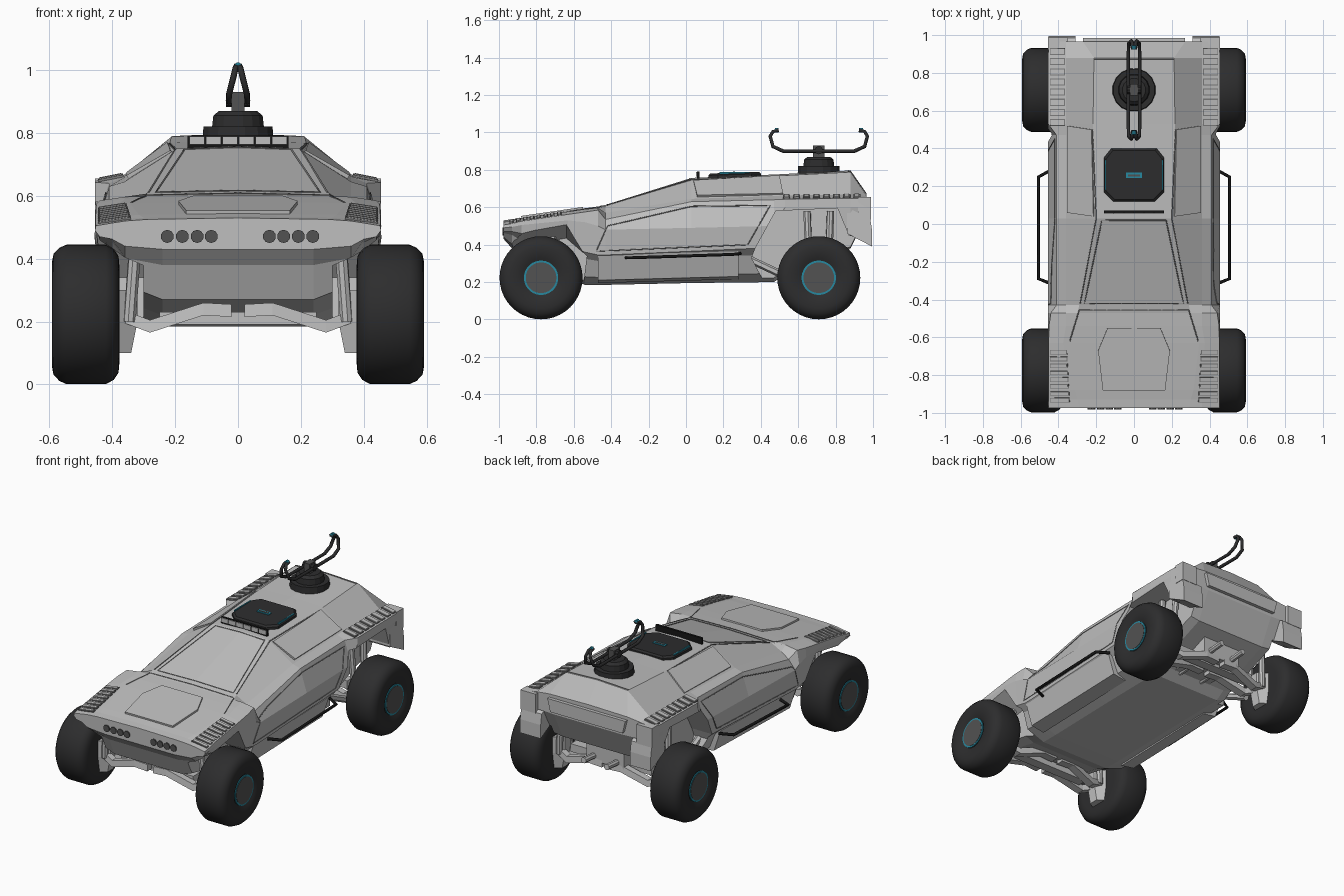
import bpy, bmesh, math
from mathutils import Vector

if "Cube" in bpy.data.objects:
    bpy.data.objects.remove(bpy.data.objects["Cube"])


def material(name, r, g, b):
    m = bpy.data.materials.new(name)
    m.use_nodes = True
    m.diffuse_color = (r, g, b, 1)
    m.node_tree.nodes["Principled BSDF"].inputs["Base Color"].default_value = (r, g, b, 1)
    return m


BODY = material("body grey", .52, .52, .52)
SEAM = material("seam grey", .2, .2, .2)
DARK = material("charcoal", .026, .026, .027)
BLACK = material("black", .008, .008, .008)
HUB = material("hub grey", .085, .085, .085)
CYAN = material("cyan trim", .02, .25, .35)
SIDES = ((1, "left_"), (-1, "right_"))


def finish(name, bm, mat):
    bmesh.ops.recalc_face_normals(bm, faces=bm.faces)
    me = bpy.data.meshes.new(name)
    bm.to_mesh(me)
    bm.free()
    me.materials.append(mat)
    ob = bpy.data.objects.new(name, me)
    bpy.context.collection.objects.link(ob)
    return ob


def activate(ob):
    bpy.ops.object.select_all(action='DESELECT')
    ob.select_set(True)
    bpy.context.view_layer.objects.active = ob


def rings(name, loops, mat):
    """Skin closed loops of points, one after another, and cap the ends."""
    bm = bmesh.new()
    vs = [[bm.verts.new(p) for p in loop] for loop in loops]
    n = len(vs[0])
    for a, b in zip(vs, vs[1:]):
        for i in range(n):
            bm.faces.new((a[i], a[(i + 1) % n], b[(i + 1) % n], b[i]))
    bm.faces.new(vs[0])
    bm.faces.new(vs[-1])
    return finish(name, bm, mat)


def plate(name, pts, t, mat):
    """Thin slab raised outward from a flat outline."""
    pts = [Vector(p) for p in pts]
    c = sum(pts, Vector()) / len(pts)
    nor = (pts[1] - pts[0]).cross(pts[2] - pts[1]).normalized()
    if nor.dot(c - Vector((0, c.y * .8, .3))) < 0:
        nor = -nor
    return rings(name, [[p - nor * .004 for p in pts], [p + nor * t for p in pts]], mat)


def box(name, x, y, z, mat):
    return rings(name, [[(a, y[0], z[0]), (a, y[1], z[0]), (a, y[1], z[1]), (a, y[0], z[1])] for a in x], mat)


def rod(name, a, b, r, mat, seg=12, r2=None):
    a, b = Vector(a), Vector(b)
    q = (b - a).to_track_quat('Z', 'Y')
    angs = [math.tau * (i + .5) / seg for i in range(seg)]
    return rings(name, [[c + q @ Vector((rad * math.cos(t), rad * math.sin(t), 0)) for t in angs]
                        for c, rad in ((a, r), (b, r2 or r))], mat)


def tube(name, pts, r, mat):
    cu = bpy.data.curves.new(name, 'CURVE')
    cu.dimensions = '3D'
    cu.bevel_depth, cu.bevel_resolution, cu.use_fill_caps = r, 1, True
    sp = cu.splines.new('POLY')
    sp.points.add(len(pts) - 1)
    for p, co in zip(sp.points, pts):
        p.co = (*co, 1)
    cu.materials.append(mat)
    ob = bpy.data.objects.new(name, cu)
    bpy.context.collection.objects.link(ob)
    activate(ob)
    bpy.ops.object.convert(target='MESH')


# Hull: y, centre z, roof x, roof z, shoulder z, outer x, outer z, belt z, low z, floor z
stations = [
    (-.975, .53, .29, .525, .52, .452, .505, .49, .47, .43),
    (-.93, .536, .3, .53, .525, .453, .513, .495, .47, .38),
    (-.88, .544, .315, .54, .535, .453, .525, .505, .46, .27),
    (-.63, .583, .345, .577, .577, .452, .562, .53, .4, .22),
    (-.54, .595, .32, .59, .59, .45, .575, .52, .36, .185),
    (-.47, .604, .298, .598, .597, .44, .585, .5, .345, .185),
    (-.43, .613, .29, .607, .57, .41, .535, .48, .345, .185),
    (.03, .757, .195, .75, .645, .41, .63, .49, .365, .195),
    (.47, .775, .215, .768, .66, .41, .64, .5, .385, .2),
    (.53, .778, .217, .77, .663, .455, .643, .6, .42, .24),
    (.88, .797, .212, .788, .668, .455, .648, .6, .45, .38),
    (.965, .675, .27, .67, .66, .452, .645, .6, .575, .55)]
loops = []
for y, zc, xr, zr, zs, xo, zo, zb, zl, zf in stations:
    h = zl - zf
    half = [(xr, zr), (max(.36, xr + .03), zs), (xo, zo), (.455, zb), (.44, zl), (.4, zl - .2 * h),
            (.36, zf + .25 * h), (.24, zf)]
    ring = [(0, zc)] + half + [(0, zf)] + [(-x, z) for x, z in reversed(half)]
    loops.append([(x, y, z) for x, z in ring])
hull = rings("hull", loops, BODY)

# Wheel bays cut out of the hull; the front ones have roofs sloping down inward
bays = [(.08, [(-1.1, .1), (-1.1, .42), (-.98, .44), (-.87, .475), (-.64, .515), (-.53, .34), (-.56, .1)]),
        (0, [(.47, .1), (.35, .33), (.37, .38), (.48, .58), (.81, .595), (.87, .45), (1.1, .38), (1.1, .1)])]
for drop, bay in bays:
    for s, side in SIDES:
        cutter = rings("bay_cutter", [[(s * x, y, z - (d if z > .4 else 0)) for y, z in bay]
                                      for x, d in ((.3, drop), (.47, 0))], BODY)
        cutter.hide_render = True
        activate(hull)
        mod = hull.modifiers.new("bay", 'BOOLEAN')
        mod.operation, mod.solver, mod.object = 'DIFFERENCE', 'EXACT', cutter
        bpy.ops.object.modifier_apply(modifier=mod.name)
        bpy.data.objects.remove(cutter)
bpy.context.view_layer.update()


def seam(name, pts, toward):
    """Thin panel line laid on the hull by casting points onto it."""
    pts, toward = [Vector(p) for p in pts], Vector(toward)
    line = []
    for a, b in zip(pts, pts[1:]):
        for i in range(9):
            hit, loc, nor, idx = hull.ray_cast(a.lerp(b, i / 8) - toward, toward)
            if hit:
                line.append(loc)
    tube(name, line, .003, SEAM)


# Hood panel, windscreen and rear seams
hood = [(x, y, .529 + (y + .975) * .145) for x, y in
        ((.165, -.88), (.19, -.67), (.14, -.55), (-.14, -.55), (-.19, -.67), (-.165, -.88))]
plate("hood_panel", hood, .011, BODY)
DOWN = (0, 0, -1)
seam("windscreen_seam", [(x, y, 0) for x, y in ((.17, .02), (.262, -.42), (-.262, -.42), (-.17, .02), (.17, .02))], DOWN)
seam("hood_rear_seam", [(x, y, 0) for x, y in ((.34, -.62), (.29, -.455), (-.29, -.455), (-.34, -.62))], DOWN)
seam("roof_seam", [(.212, .87, 0), (-.212, .87, 0)], DOWN)
plate("tail_rim", [(-.25, .966, .57), (.25, .966, .57), (.27, .966, .65), (-.27, .966, .65)], .02, BODY)


def slats(name, quad, count, fill, s):
    """Row of framed slots over a four-cornered patch."""
    a, b, c, d = [Vector((s * p[0], p[1], p[2])) for p in quad]
    for i in range(count):
        for tag, m, t, mat, pad in (("frame", fill, .004, SEAM, 0), ("slat", fill * .7, .007, BODY, .05)):
            lo, hi = (i + .5 - m / 2) / count, (i + .5 + m / 2) / count
            edge = [(lo, pad), (hi, pad), (hi, 1 - pad), (lo, 1 - pad)]
            plate(f"{name}_{tag}", [a.lerp(b, u).lerp(d.lerp(c, u), v) for u, v in edge], t, mat)


for s, side in SIDES:
    slats(side + "front_fender", [(.34, -.95, .528), (.355, -.66, .574), (.445, -.66, .56), (.445, -.95, .512)], 8, .65, s)
    slats(side + "rear_fender", [(.365, .51, .664), (.365, .94, .667), (.445, .94, .651), (.445, .51, .648)], 8, .7, s)
    # Cabin side panel, door and pillar lines
    plate(side + "cabin_panel", [(s * x, y, z) for x, y, z in
          ((.21, .04, .738), (.22, .5, .764), (.35, .52, .668), (.35, .06, .658))], .009, BODY)
    door = [(-.42, .5), (-.48, .365), (.33, .4), (.45, .61), (.03, .605), (-.42, .5)]
    seam(side + "door_seam", [(0, y, z) for y, z in door], (-s, 0, 0))
    seam(side + "pillar_seam", [(s * .285, -.42, 0), (s * .2, .03, 0), (s * .22, .5, 0)], DOWN)
    # Sill and step rail
    rings(side + "sill", [[(s * x, y, z) for x, z in ((.3, .195 + d), (.39, .21 + d), (.435, .345 + d), (.3, .345 + d))]
                          for y, d in ((-.47, 0), (.28, .02))], BODY)
    tube(side + "step_rail", [(s * .43, -.32, .33), (s * .505, -.29, .33), (s * .505, .25, .348), (s * .43, .29, .352)], .009, BLACK)
    # Rear corner pods and tail bumper ends
    box(side + "corner_pod", (s * .35, s * .455), (.92, .988), (.535, .655), BODY)
    rings(side + "tail_bumper", [[(s * x, y, z) for y, z in ((.86, .46), (.995, .39), (.995, .475), (.985, .54), (.86, .6))]
                                 for x in (.31, .452)], BODY)
    # Headlights
    for x in (.1, .145, .192, .238) if s > 0 else (.085, .13, .177, .225):
        rod(side + "headlight", (s * x, -.96, .471), (s * x, -.982, .471), .021, HUB, 10)
    # Exhaust pipe
    rod(side + "exhaust", (s * .08, .45, .24), (s * .08, .9, .28), .018, BODY, 8)

    for end, y in (("front", -.775), ("rear", .71)):
        part = side + end + "_"
        # Tyre and hub
        profile = [(.08, .38), (.15, .377), (.185, .38), (.208, .395), (.222, .42), (.222, .545),
                   (.212, .568), (.192, .587), (.165, .592), (.105, .591), (.094, .582)]
        angs = [math.tau * i / 40 for i in range(40)]
        tyre = rings(part + "tyre", [[(s * x, y + r * math.cos(t), .223 + r * math.sin(t)) for t in angs]
                                     for r, x in profile], DARK)
        activate(tyre)
        bpy.ops.object.shade_smooth_by_angle(angle=math.radians(50))
        for tag, r, x, mat in (("trim_ring", .092, .587, CYAN), ("hub", .082, .589, HUB)):
            rod(part + tag, (s * .5, y, .223), (s * x, y, .223), r, mat, 32)
        # Knuckle, wishbones and struts
        rings(part + "knuckle", [[(s * (x + .02), y - w, .1), (s * (x + .02), y + w, .1), (s * x, y + w, .2),
                                  (s * x, y + w, .3), (s * x, y - w, .3), (s * x, y - w, .2)]
                                 for x, w in ((.32, .03), (.385, .07))], BODY)
        for d in (-.07, .07):
            arm = ((.02, .235, d), (.11, .24, d), (.28, .185, d * .7), (.36, .215, d * .4))
            rings(part + "wishbone", [[(s * x, y + e - .025, z - .02), (s * x, y + e + .025, z - .02),
                                       (s * x, y + e + .02, z + .02), (s * x, y + e - .02, z + .02)]
                                      for x, z, e in arm], BODY)
            rod(part + "strut", (s * .345, y + d * .7, .2), (s * .325, y + d * .9, .58 if y > 0 else .47), .02, BODY, 8)
    rod(side + "trailing_arm", (s * .33, .3, .34), (s * .34, .62, .19), .02, BODY, 6)

box("front_crossmember", (-.25, .25), (-.8, -.74), (.19, .23), BODY)
box("rear_crossmember", (-.28, .28), (.68, .74), (.22, .27), BODY)
box("rear_axle_carrier", (-.13, .13), (.5, .8), (.24, .38), BODY)

# Roof hatch with cyan marks
hatch = [(.11, .12), (.16, .17), (.16, .35), (.12, .4), (-.12, .4), (-.16, .35), (-.16, .17), (-.11, .12)]
rings("roof_hatch", [[(x * k, .26 + (y - .26) * k, z + y * .03) for x, y in hatch]
                     for k, z in ((1, .745), (1, .767), (.93, .777))], DARK)
box("hatch_mark", (-.042, .042), (.243, .272), (.78, .789), CYAN)
box("hatch_mark_core", (-.031, .031), (.252, .263), (.78, .791), HUB)
for s, side in SIDES:
    box(side + "hatch_trim", (s * .147, s * .154), (.18, .34), (.77, .789), CYAN)

# Roof light bar
box("light_bar", (-.16, .16), (.058, .072), (.75, .792), BLACK)
for i in range(6):
    x = -.155 + i * .0525
    box("light_bar_lamp", (x, x + .048), (.053, .06), (.764, .789), BODY)

# Roof mount: stacked rings, neck and a pair of curved arms
for tag, r, r2, lo, hi in (("base", .116, .112, .77, .82), ("ring", .084, .08, .82, .855), ("cap", .08, .062, .855, .87)):
    rod("mount_" + tag, (0, .71, lo), (0, .71, hi), r, DARK, 16, r2)
box("mount_neck", (-.02, .02), (.68, .74), (.86, .93), HUB)
rod("mount_pivot", (-.038, .71, .905), (.038, .71, .905), .022, DARK, 10)
half_arm = [(.0, .9, .03), (.19, .9, .03), (.245, .925, .028), (.26, .98, .014), (.245, 1.005, .008), (.215, 1.012, .006)]
for s, side in SIDES:
    arm = [(s * x, .71 - d, z) for d, z, x in reversed(half_arm)] + [(s * x, .71 + d, z) for d, z, x in half_arm[1:]]
    tube(side + "mount_arm", arm, .01, DARK)
for y in (.485, .935):
    rod("arm_tip", (0, y - .01, 1.012), (0, y + .01, 1.012), .013, CYAN, 8)
